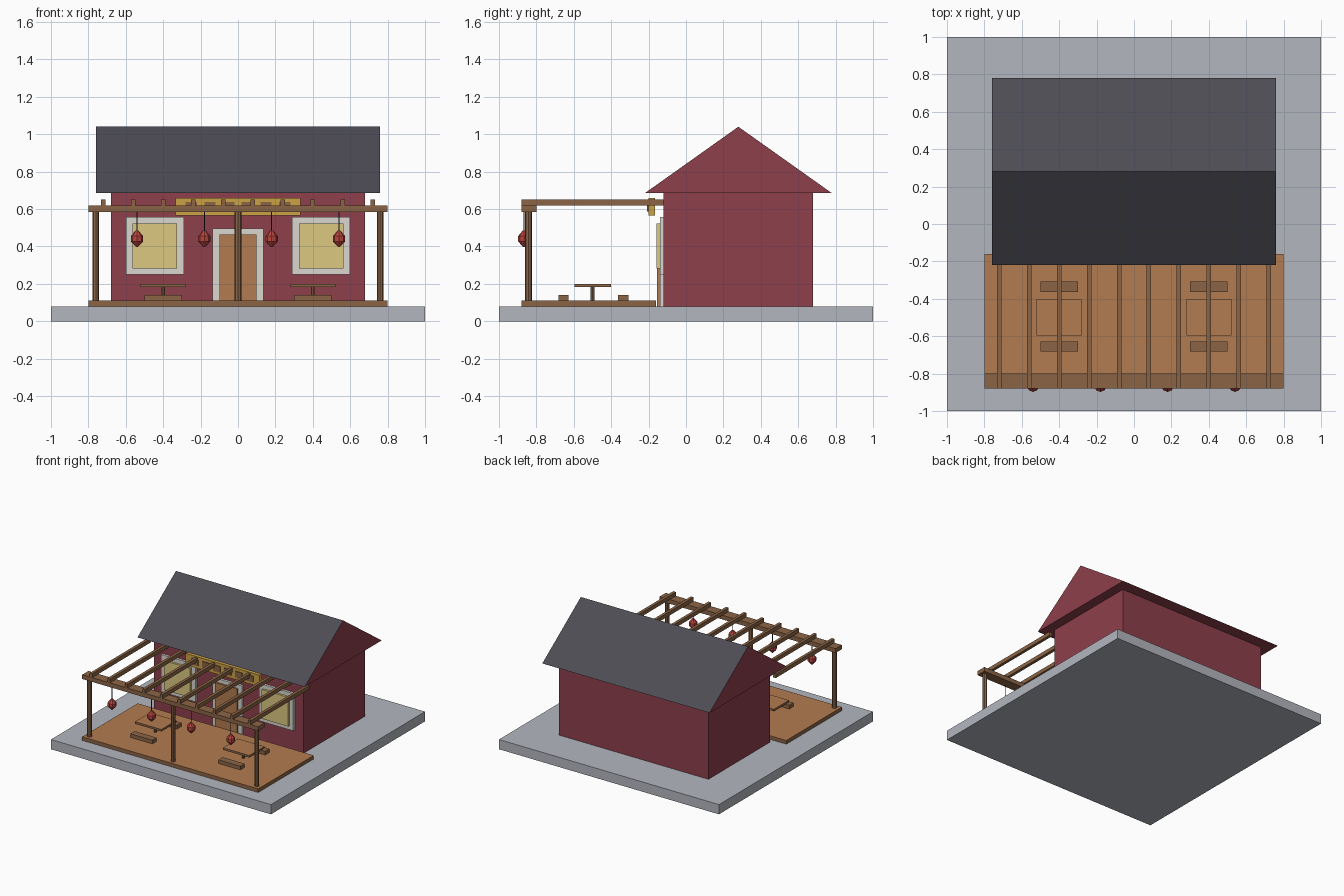
import bpy, bmesh, math

if "Cube" in bpy.data.objects:
    bpy.data.objects.remove(bpy.data.objects["Cube"])


def mat(name, rgb):
    m = bpy.data.materials.new(name)
    m.diffuse_color = (*rgb, 1)
    m.use_nodes = True
    m.node_tree.nodes["Principled BSDF"].inputs["Base Color"].default_value = m.diffuse_color
    return m


STONE = mat("stone", (0.45, 0.47, 0.52))
RED = mat("red_wall", (0.27, 0.05, 0.07))
SLATE = mat("slate", (0.075, 0.072, 0.09))
PLANK = mat("plank", (0.45, 0.2, 0.08))
WOOD = mat("wood", (0.26, 0.13, 0.06))
TRIM = mat("trim", (0.7, 0.68, 0.62))
GLASS = mat("warm_glass", (0.72, 0.58, 0.22))
GOLD = mat("gold", (0.6, 0.36, 0.06))
LANTERN = mat("lantern_red", (0.5, 0.06, 0.05))
CORD = mat("cord", (0.03, 0.03, 0.03))


def mesh(name, verts, faces, mats):
    me = bpy.data.meshes.new(name)
    me.from_pydata(verts, [], faces)
    bm = bmesh.new()
    bm.from_mesh(me)
    bmesh.ops.recalc_face_normals(bm, faces=bm.faces)
    bm.to_mesh(me)
    bm.free()
    for m in mats:
        me.materials.append(m)
    ob = bpy.data.objects.new(name, me)
    bpy.context.collection.objects.link(ob)
    return ob


def box(name, x, y, z, m, top=None):
    # box from (min, max) ranges, with an optional second colour on top
    v = [(a, b, c) for c in z for b in y for a in x]
    f = [(0, 1, 3, 2), (4, 5, 7, 6), (0, 1, 5, 4), (2, 3, 7, 6), (0, 2, 6, 4), (1, 3, 7, 5)]
    ob = mesh(name, v, f, [m, top] if top else [m])
    if top:
        ob.data.polygons[1].material_index = 1
    return ob


def turned(name, x, y, profile, n, m):
    # revolve (radius, z) points around a vertical axis
    v = [(x + r * math.cos(2 * math.pi * i / n), y + r * math.sin(2 * math.pi * i / n), z)
         for r, z in profile for i in range(n)]
    k = len(profile)
    f = [(j * n + i, j * n + (i + 1) % n, (j + 1) * n + (i + 1) % n, (j + 1) * n + i)
         for j in range(k - 1) for i in range(n)]
    f += [tuple(range(n)), tuple(range((k - 1) * n, k * n))]
    return mesh(name, v, f, [m])


# Ground slab and house
box("base_slab", (-1, 1), (-1, 1), (0, 0.08), STONE)
box("house_walls", (-0.68, 0.68), (-0.12, 0.68), (0.08, 0.685), RED)

# Gable roof: red ends and underside, slate slopes
rv = [(x, y, z) for x in (-0.76, 0.76) for y, z in ((-0.22, 0.685), (0.78, 0.685), (0.28, 1.04))]
roof = mesh("roof", rv, [(0, 1, 2), (3, 4, 5), (0, 1, 4, 3), (1, 2, 5, 4), (2, 0, 3, 5)], [RED, SLATE])
for i in (3, 4):
    roof.data.polygons[i].material_index = 1

# Door
box("door_frame", (-0.135, 0.135), (-0.14, -0.12), (0.08, 0.495), TRIM)
box("door", (-0.1, 0.1), (-0.155, -0.14), (0.08, 0.465), PLANK)

# Deck and pergola
box("deck", (-0.8, 0.8), (-0.88, -0.16), (0.08, 0.11), WOOD, PLANK)
for x in (-0.76, 0, 0.76):
    turned("pergola_post", x, -0.842, [(0.018, 0.11), (0.018, 0.585)], 8, WOOD)
box("pergola_beam", (-0.8, 0.8), (-0.88, -0.8), (0.585, 0.62), WOOD)
for i in range(10):
    x = -0.72 + 0.16 * i
    box("rafter", (x - 0.012, x + 0.012), (-0.88, -0.12), (0.62, 0.652), WOOD)

# Windows, tables and benches on each side
for s in (-1, 1):
    c = 0.445 * s
    box("window_frame", (c - 0.155, c + 0.155), (-0.14, -0.12), (0.25, 0.557), TRIM)
    box("window_glass", (c - 0.12, c + 0.12), (-0.157, -0.14), (0.283, 0.523), GLASS)
    c = 0.4 * s
    box("table_top", (c - 0.12, c + 0.12), (-0.595, -0.4), (0.183, 0.2), WOOD, PLANK)
    turned("table_leg", c, -0.5, [(0.01, 0.11), (0.01, 0.183)], 8, WOOD)
    for y in (-0.335, -0.655):
        box("bench", (c - 0.1, c + 0.1), (y - 0.028, y + 0.028), (0.11, 0.14), WOOD)

# Signboard with plain raised blocks
box("signboard", (-0.335, 0.335), (-0.2, -0.165), (0.565, 0.66), GOLD)
for i in range(6):
    x = -0.25 + 0.1 * i
    box("sign_block", (x - 0.03, x + 0.03), (-0.208, -0.2), (0.588, 0.637), WOOD)

# Hanging lanterns
for x in (-0.54, -0.18, 0.18, 0.54):
    turned("lantern_cord", x, -0.865, [(0.003, 0.48), (0.003, 0.585)], 6, CORD)
    turned("lantern", x, -0.865,
           [(0.006, 0.398), (0.033, 0.427), (0.033, 0.455), (0.008, 0.485)], 8, LANTERN)
